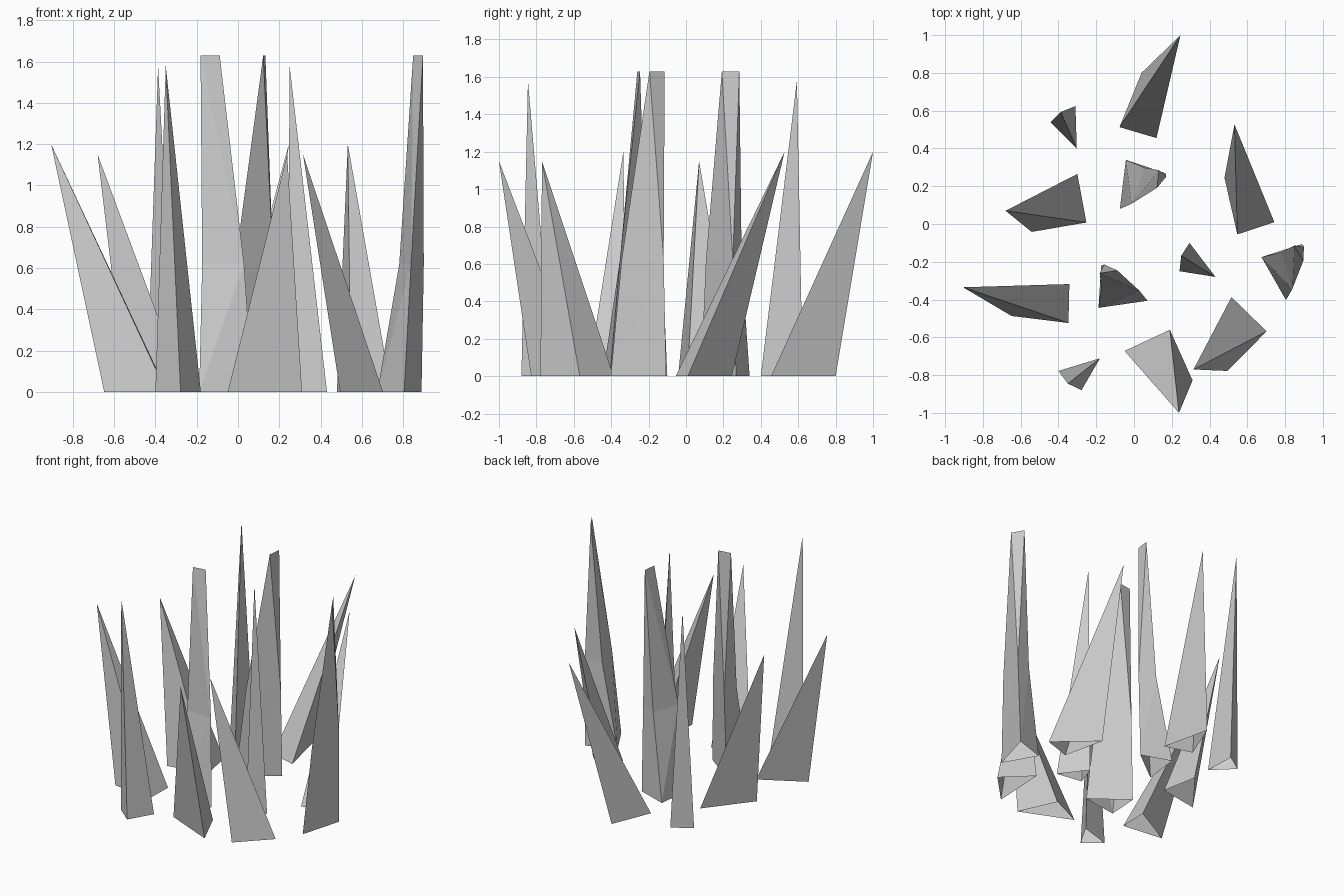
import bpy, bmesh
from mathutils import Vector, Matrix


def make_object(name, verts, faces):
    mesh = bpy.data.meshes.new(name)
    mesh.from_pydata(verts, [], faces)
    bm = bmesh.new()
    bm.from_mesh(mesh)
    bmesh.ops.recalc_face_normals(bm, faces=bm.faces)
    bm.to_mesh(mesh)
    bm.free()
    obj = bpy.data.objects.new(name, mesh)
    bpy.context.collection.objects.link(obj)
    return obj


def spike(name, apex, base):
    """Leaning three-sided spike, open at the ground."""
    verts = [(x, y, 0) for x, y in base] + [apex]
    make_object(name, verts, [(0, 1, 3), (1, 2, 3), (2, 0, 3)])


# Broad spikes leaning outwards
LONG = [
    ((0.246, 1.0, 1.20), [(-0.077, 0.513), (0.119, 0.455), (0.04, 0.80)]),
    ((0.532, 0.527, 1.20), [(0.479, 0.245), (0.547, -0.055), (0.743, 0.01)]),
    ((-0.905, -0.335, 1.20), [(-0.648, -0.487), (-0.347, -0.524), (-0.342, -0.318)]),
]
BROAD = [
    ((0.238, -1.0, 1.15), [(-0.05, -0.672), (0.19, -0.56), (0.31, -0.828)]),
    ((-0.68, 0.07, 1.15), [(-0.30, 0.265), (-0.252, 0.008), (-0.542, -0.042)]),
    ((0.315, -0.77, 1.15), [(0.516, -0.387), (0.702, -0.568), (0.495, -0.778)]),
]
# Small upright spikes
SLIM = [
    ((-0.35, -0.845, 1.58), [(-0.40, -0.778), (-0.18, -0.711), (-0.278, -0.88)]),
    ((-0.387, 0.593, 1.58), [(-0.442, 0.538), (-0.31, 0.624), (-0.303, 0.40)]),
    ((0.25, -0.168, 1.58), [(0.294, -0.10), (0.241, -0.25), (0.431, -0.28)]),
]
for kind, group in (("long", LONG), ("broad", BROAD), ("slim", SLIM)):
    for i, (apex, base) in enumerate(group):
        spike(f"{kind}_spike_{i + 1}", apex, base)

# Tall wedge-topped spikes: one shape, placed by its first two base corners
WEDGE = [(0, 0, 0), (0.262, 0, 0), (0.046, 0.22, 0),
         (0.03, 0.105, 0.62), (0.228, 0.058, 0.62), (0.063, 0.223, 0.62),
         (0.033, 0.181, 1.63), (0.127, 0.182, 1.63)]
WEDGE_FACES = [(0, 1, 4), (0, 4, 3), (1, 2, 5), (1, 5, 4), (2, 0, 3), (2, 3, 5),
               (3, 4, 6), (4, 7, 6), (4, 5, 7), (5, 6, 7), (5, 3, 6)]
PLACES = [((-0.188, -0.444), (0.066, -0.407)),
          ((-0.043, 0.34), (-0.075, 0.08)),
          ((0.675, -0.175), (0.807, -0.407))]
for i, (a, b) in enumerate(PLACES):
    d = Vector((b[0] - a[0], b[1] - a[1], 0)).normalized()
    n = Vector((-d.y, d.x, 0))
    verts = [Vector((a[0], a[1], z)) + d * x + n * y for x, y, z in WEDGE]
    make_object(f"wedge_spike_{i + 1}", verts, WEDGE_FACES)
